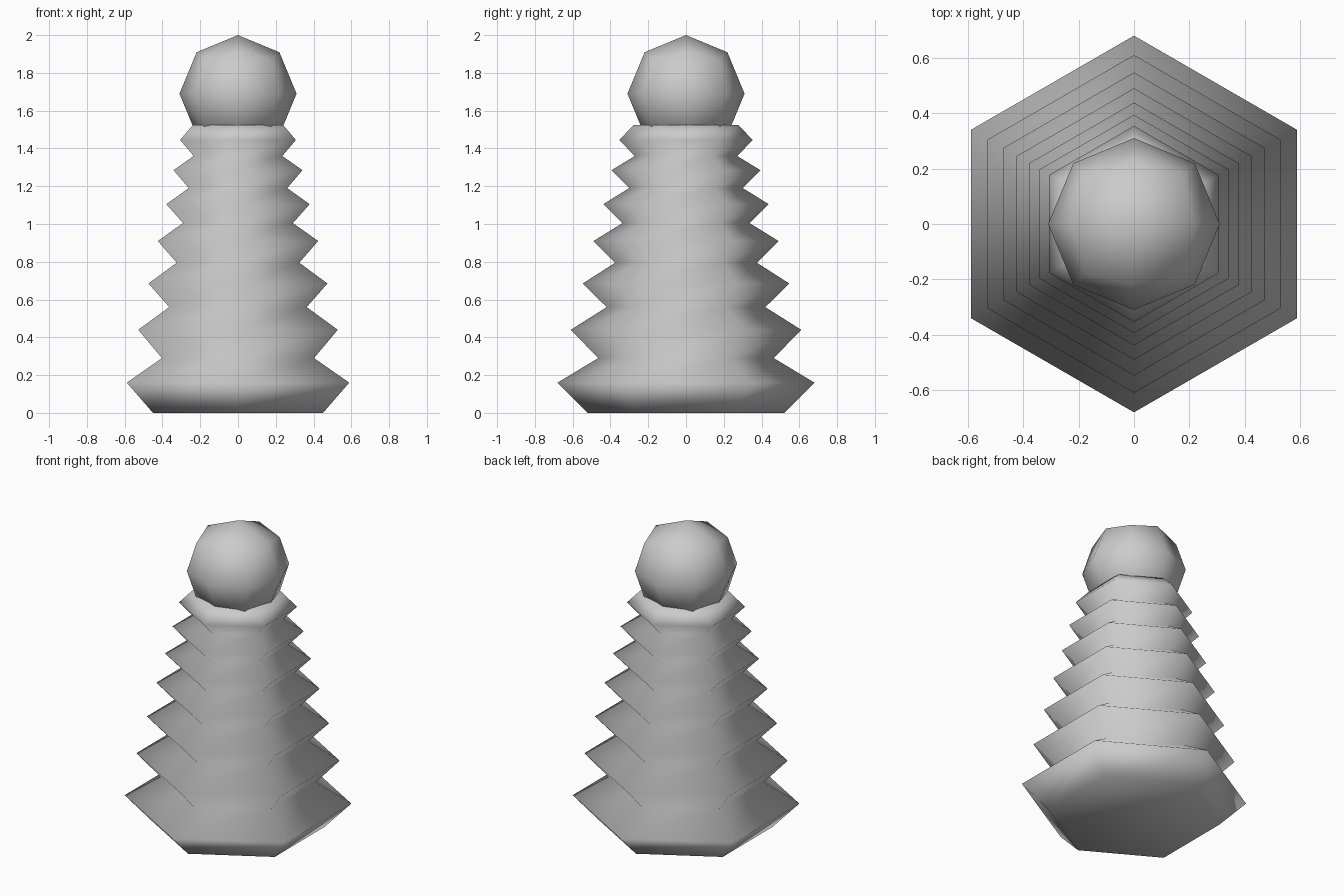
import bpy, bmesh, math
from mathutils import Vector

if "Cube" in bpy.data.objects:
    bpy.data.objects.remove(bpy.data.objects["Cube"])


def finish(bm, name):
    bmesh.ops.recalc_face_normals(bm, faces=bm.faces)
    for f in bm.faces:
        f.smooth = True
    mesh = bpy.data.meshes.new(name)
    bm.to_mesh(mesh)
    bm.free()
    obj = bpy.data.objects.new(name, mesh)
    bpy.context.collection.objects.link(obj)
    return obj


# Ribbed hexagonal body: (radius to corner, height), alternating ridge and valley
profile = [(0.52, 0), (0.68, 0.16), (0.465, 0.29), (0.61, 0.44), (0.42, 0.56),
           (0.547, 0.685), (0.375, 0.795), (0.49, 0.91), (0.336, 1.005),
           (0.438, 1.105), (0.301, 1.19), (0.394, 1.285), (0.271, 1.36),
           (0.354, 1.445), (0.275, 1.525)]
SIDES = 6
bm = bmesh.new()
rings = []
for r, z in profile:
    angles = [math.pi / 2 + math.tau * i / SIDES for i in range(SIDES)]
    rings.append([bm.verts.new((r * math.cos(a), r * math.sin(a), z)) for a in angles])
for low, high in zip(rings, rings[1:]):
    for i in range(SIDES):
        j = (i + 1) % SIDES
        bm.faces.new((low[i], low[j], high[j], high[i]))
bm.faces.new(rings[0])
bm.faces.new(rings[-1])
finish(bm, "ribbed_body")

# Ball on top: a cube cut once along each edge and rounded into a sphere
bm = bmesh.new()
bmesh.ops.create_cube(bm, size=2)
bmesh.ops.subdivide_edges(bm, edges=bm.edges[:], cuts=1, use_grid_fill=True)
for v in bm.verts:
    v.co = v.co.normalized() * 0.31 + Vector((0, 0, 1.69))
finish(bm, "top_ball")
